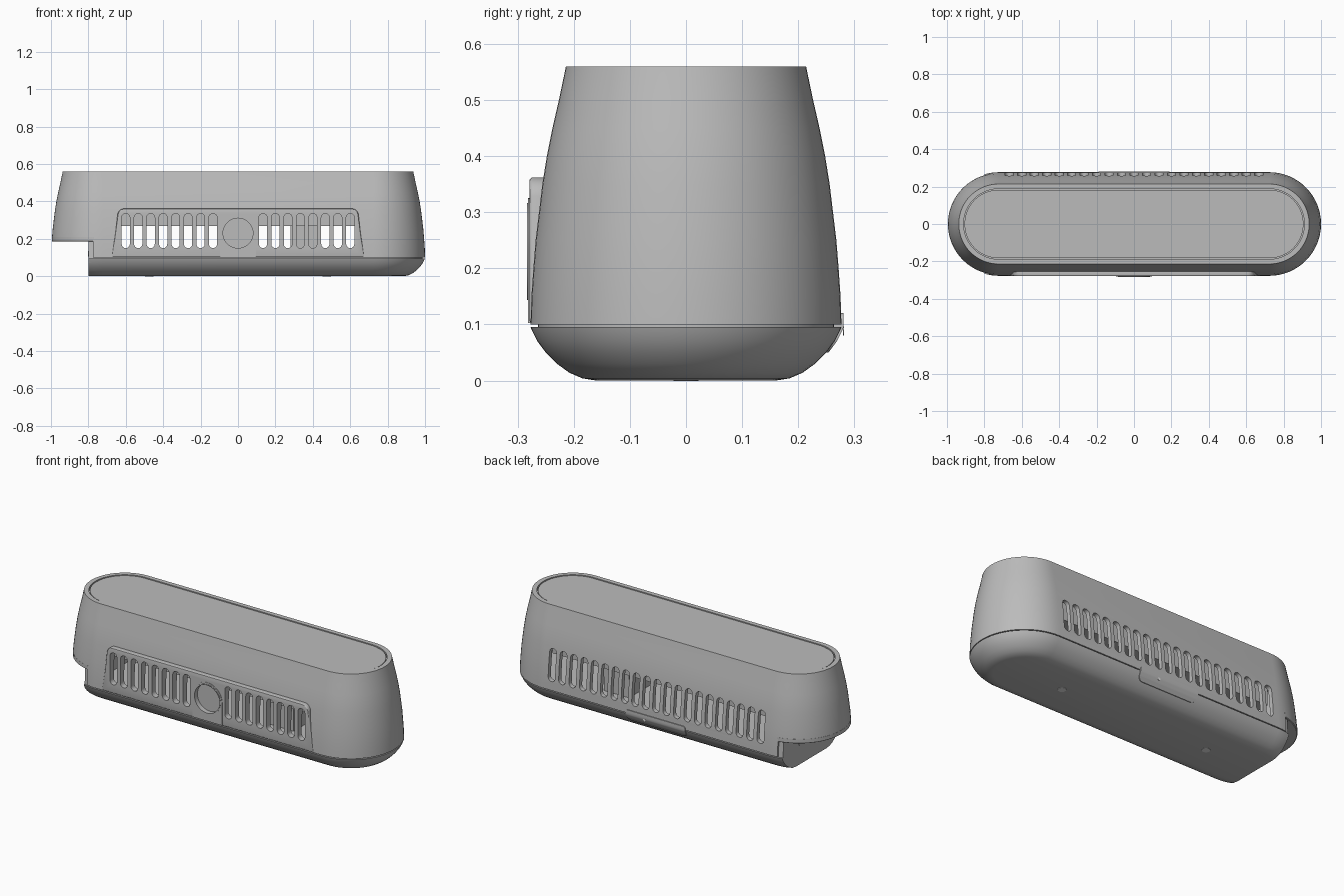
import bpy, bmesh, math
from mathutils import Vector

if "Cube" in bpy.data.objects:
    bpy.data.objects.remove(bpy.data.objects["Cube"])

HALF = 0.723  # half length of the straight middle section
PITCH = 0.0667


def material(name, v):
    m = bpy.data.materials.new(name)
    m.diffuse_color = (v, v, v, 1)
    m.use_nodes = True
    m.node_tree.nodes["Principled BSDF"].inputs["Base Color"].default_value = m.diffuse_color
    return m


GREY = material("grey plastic", 0.5)
LIGHT = material("light grey", 0.8)


def finish(name, bm, mat=GREY):
    bmesh.ops.recalc_face_normals(bm, faces=bm.faces)
    me = bpy.data.meshes.new(name)
    bm.to_mesh(me)
    bm.free()
    ob = bpy.data.objects.new(name, me)
    bpy.context.collection.objects.link(ob)
    me.materials.append(mat)
    return ob


def loft(name, profile, closed=False, n=32):
    """Stack of stadium outlines given as (radius, height)."""
    bm = bmesh.new()
    rings = []
    for r, z in profile:
        ring = []
        for side, start in ((1, -math.pi / 2), (-1, math.pi / 2)):
            for i in range(n + 1):
                a = start + math.pi * i / n
                ring.append(bm.verts.new((side * HALF + r * math.cos(a), r * math.sin(a), z)))
        rings.append(ring)
    pairs = list(zip(rings, rings[1:]))
    if closed:
        pairs.append((rings[-1], rings[0]))
    else:
        bm.faces.new(rings[0])
        bm.faces.new(rings[-1])
    for a, b in pairs:
        for i in range(len(a)):
            j = (i + 1) % len(a)
            bm.faces.new((a[i], a[j], b[j], b[i]))
    return finish(name, bm)


def add_prism(bm, pts, y0, y1):
    """Extrude an x-z outline along y."""
    a = [bm.verts.new((x, y0, z)) for x, z in pts]
    b = [bm.verts.new((x, y1, z)) for x, z in pts]
    bm.faces.new(a)
    bm.faces.new(b[::-1])
    for i in range(len(a)):
        j = (i + 1) % len(a)
        bm.faces.new((a[i], b[i], b[j], a[j]))


def prism(name, pts, y0, y1, mat=GREY):
    bm = bmesh.new()
    add_prism(bm, pts, y0, y1)
    return finish(name, bm, mat)


def arc(cx, cz, r, a0, a1, n=8):
    return [(cx + r * math.cos(math.radians(a0 + (a1 - a0) * i / n)),
             cz + r * math.sin(math.radians(a0 + (a1 - a0) * i / n))) for i in range(n + 1)]


def circle(cx, cz, r, n=40):
    return arc(cx, cz, r, 0, 360 - 360 / n, n - 1)


def slot(x, z0=0.15, z1=0.335, r=0.022):
    return arc(x, z1 - r, r, 0, 180) + arc(x, z0 + r, r, 180, 360)


def box(name, lo, hi):
    return prism(name, [(lo[0], lo[2]), (hi[0], lo[2]), (hi[0], hi[2]), (lo[0], hi[2])], lo[1], hi[1])


def boolean(ob, tool, op="DIFFERENCE"):
    m = ob.modifiers.new("cut", "BOOLEAN")
    m.object, m.operation, m.solver = tool, op, "EXACT"
    bpy.context.view_layer.objects.active = ob
    bpy.ops.object.modifier_apply(modifier=m.name)


def disc(name, loc, axis, r, mat, depth=0.004):
    bm = bmesh.new()
    bmesh.ops.create_cone(bm, cap_ends=True, segments=24, radius1=r, radius2=r, depth=depth)
    bmesh.ops.rotate(bm, verts=bm.verts, matrix=Vector((0, 0, 1)).rotation_difference(Vector(axis)).to_matrix())
    bmesh.ops.translate(bm, verts=bm.verts, vec=loc)
    return finish(name, bm, mat)


# Hollow upper shell
outer = [(.277, .1), (.2755, .15), (.272, .2), (.268, .25), (.262, .3), (.256, .35),
         (.248, .4), (.238, .45), (.2265, .5), (.214, .56)]
inner = [(.188, .56), (.188, .53), (.20, .5), (.222, .4), (.238, .3), (.248, .2), (.252, .1)]
shell = loft("upper_shell", outer + inner, closed=True)

# Rounded base with a recessed seam neck
under = [(.16, 0), (.185, .004), (.208, .014), (.23, .03), (.25, .05), (.265, .07), (.274, .088), (.277, .095)]
base = loft("base", under + [(.264, .095), (.264, .1005)])

# Lid set into the rim
loft("top_lid", [(.192, .52), (.192, .542), (.183, .542), (.183, .557)])

# Notch below the left end
notch = box("notch_cutter", (-1.2, -.5, -.1), (-.8, .5, .21))
shell_notch = box("shell_notch_cutter", (-1.2, -.5, .05), (-.775, .5, .21))
boolean(base, notch)
boolean(shell, shell_notch)
ledge = loft("notch_ceiling", [(.268, .185), (.272, .188), (.272, .21)])
boolean(ledge, box("ledge_clip", (-1.2, -.5, .1), (-.77, .5, .3)), "INTERSECT")
wall = loft("notch_wall", [(.268, .09), (.264, .2)])
boolean(wall, box("wall_clip", (-.8, -.5, 0), (-.765, .5, .3)), "INTERSECT")
disc("notch_hole", (-.801, .1, .12), (1, 0, 0), .014, GREY)

# Raised vent panel on the front
panel_pts = [(-.675, .102), (.675, .102), (.655, .23)] + arc(.605, .322, .04, 10, 90) \
    + arc(-.605, .322, .04, 90, 170) + [(-.655, .23)]
panel = prism("vent_panel", panel_pts, -.279, -.245)
bev = panel.modifiers.new("soft_edge", "BEVEL")
bev.width, bev.segments, bev.limit_method, bev.angle_limit = .006, 3, "ANGLE", math.radians(60)
bpy.context.view_layer.objects.active = panel
bpy.ops.object.modifier_apply(modifier=bev.name)

# Arched button housing
arch = prism("button_housing", [(-.095, .103), (.095, .103)] + arc(0, .23, .095, 0, 180, 24), -.2815, -.25)

# Slots and button hole
bm = bmesh.new()
for k in range(2, 10):
    for s in (-1, 1):
        add_prism(bm, slot(s * k * PITCH), -.4, -.15)
add_prism(bm, circle(0, .23, .08), -.4, -.15)
front_cut = finish("front_slot_cutter", bm)
bm = bmesh.new()
for k in range(-10, 11):
    add_prism(bm, slot(k * PITCH), .15, .4)
back_cut = finish("back_slot_cutter", bm)
for part in (shell, panel, arch):
    boolean(part, front_cut)
boolean(shell, back_cut)

# Recessed button and its thin ring
prism("button", circle(0, .23, .082), -.256, -.235)
ring = prism("button_ring", circle(0, .23, .086), -.2835, -.262)
boolean(ring, front_cut)

# Inner chassis seen through the slots
box("inner_deck", (-.72, -.19, .268), (.72, .19, .5))
box("inner_module", (.28, -.12, .095), (.44, .12, .27))

# Latch tab at the back, flush with the curved base
tab = prism("back_tab", arc(.16, .08, .03, -90, 0) + arc(.175, .105, .015, 0, 90)
            + arc(-.175, .105, .015, 90, 180) + arc(-.16, .08, .03, 180, 270), .2, .32)
tab_clip = loft("tab_clip", [(r + .004, z) for r, z in under] + [(.281, .13)])
boolean(tab, tab_clip, "INTERSECT")
disc("tab_hole", (.07, .281, .088), (0, 1, 0), .008, LIGHT, .002)

# Screw plugs underneath
for x in (-.475, .475):
    disc("base_plug", (x, 0, .001), (0, 0, 1), .022, LIGHT)

# Hide helpers, shade the rest
for ob in list(bpy.data.objects):
    if "cutter" in ob.name or "clip" in ob.name:
        ob.hide_render = True
        ob.hide_set(True)
    else:
        bpy.ops.object.select_all(action="DESELECT")
        ob.select_set(True)
        bpy.context.view_layer.objects.active = ob
        bpy.ops.object.shade_smooth_by_angle(angle=math.radians(30))
